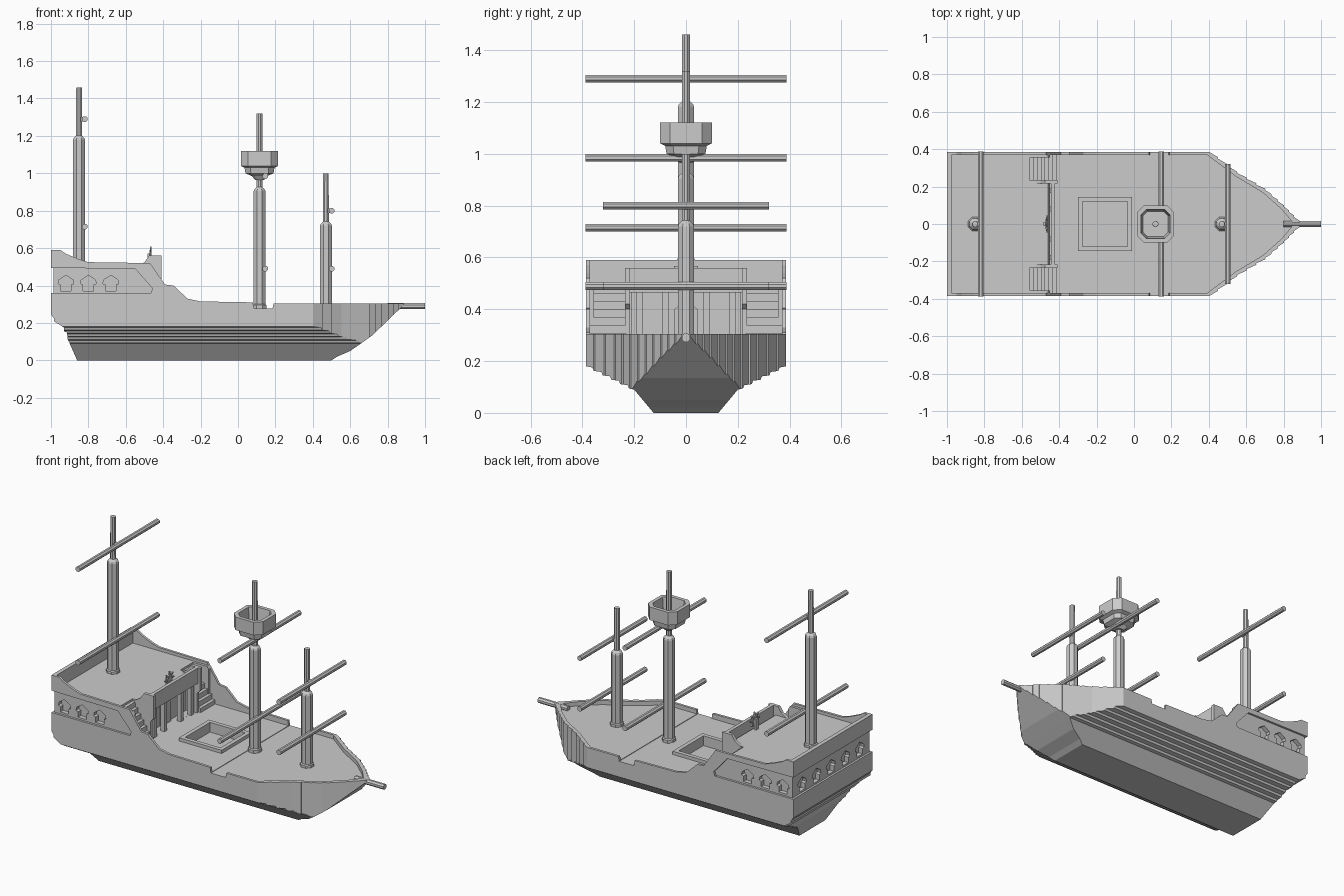
import bpy, bmesh, math
from mathutils import Vector

if "Cube" in bpy.data.objects:
    bpy.data.objects.remove(bpy.data.objects["Cube"])


def make(name, verts, faces):
    me = bpy.data.meshes.new(name)
    me.from_pydata(verts, [], faces)
    bm = bmesh.new()
    bm.from_mesh(me)
    bmesh.ops.recalc_face_normals(bm, faces=bm.faces)
    bm.to_mesh(me)
    bm.free()
    ob = bpy.data.objects.new(name, me)
    bpy.context.collection.objects.link(ob)
    return ob


def prism(name, pts, axis, lo, hi):
    """Extrude a 2D outline along one axis."""
    put = {'x': lambda a, b, h: (h, a, b),
           'y': lambda a, b, h: (a, h, b),
           'z': lambda a, b, h: (a, b, h)}[axis]
    n = len(pts)
    verts = [put(a, b, h) for h in (lo, hi) for a, b in pts]
    faces = [tuple(range(n)), tuple(range(n, 2 * n))]
    faces += [(i, (i + 1) % n, n + (i + 1) % n, n + i) for i in range(n)]
    return make(name, verts, faces)


def box(name, x0, x1, y0, y1, z0, z1):
    return prism(name, [(x0, y0), (x1, y0), (x1, y1), (x0, y1)], 'z', z0, z1)


def loft(name, outline, rings, cx, cy=0):
    """Stack scaled copies of an outline; rings are (scale, z)."""
    n = len(outline)
    verts = [(cx + a * r, cy + b * r, z) for r, z in rings for a, b in outline]
    faces = [tuple(range(n)), tuple(range(len(verts) - n, len(verts)))]
    for k in range(len(rings) - 1):
        faces += [(k * n + i, k * n + (i + 1) % n, (k + 1) * n + (i + 1) % n, (k + 1) * n + i)
                  for i in range(n)]
    return make(name, verts, faces)


def boolean(ob, tool, op='DIFFERENCE'):
    m = ob.modifiers.new("bool", 'BOOLEAN')
    m.operation, m.object, m.solver = op, tool, 'EXACT'
    bpy.context.view_layer.objects.active = ob
    bpy.ops.object.modifier_apply(modifier=m.name)
    bpy.data.objects.remove(tool)


def mirrored(half):
    return half + [(-a, b) for a, b in reversed(half)]


# hull: cross-section with stepped planks
half = [(0.083, -0.05), (0.125, 0), (0.2, 0.09)]
for i in range(5):
    z = 0.09 + 0.017 * i
    half += [(0.22 + 0.034 * i, z + 0.004), (0.225 + 0.034 * i, z + 0.017)]
half += [(0.385, 0.18), (0.385, 0.8)]
hull = prism("hull", mirrored(half), 'x', -1.2, 1.2)

# hull: side profile, with the sheer line of the bulwarks
side = [(-0.86, 0), (0.5, 0), (0.53, 0.02), (0.6, 0.05), (0.65, 0.085), (0.72, 0.135),
        (0.885, 0.295), (0.885, 0.305), (0.19, 0.305), (0.185, 0.277), (0.085, 0.277), (0.08, 0.31),
        (-0.2, 0.315), (-0.27, 0.33), (-0.345, 0.4), (-0.39, 0.405), (-0.47, 0.52),
        (-0.8, 0.525), (-0.85, 0.54), (-0.92, 0.57), (-0.95, 0.59), (-1, 0.59),
        (-1, 0.245), (-0.985, 0.225), (-0.985, 0.21), (-0.93, 0.175), (-0.93, 0.155),
        (-0.915, 0.15), (-0.91, 0.11), (-0.9, 0.09)]
boolean(hull, prism("cut_side", side, 'y', -1, 1), 'INTERSECT')

# hull: plan with overlapping vertical planks at the bow
bow = [Vector(p) for p in ((0.395, 0.39), (0.55, 0.272), (0.7, 0.182), (0.8, 0.093), (0.88, 0.012))]
plan = [(-1.2, 0.6), (0.395, 0.6)]
for a, b in zip(bow, bow[1:]):
    for k in range(3):
        p, q = a.lerp(b, k / 3), a.lerp(b, (k + 1) / 3)
        plan += [tuple(p), (q.x + 0.004, q.y + 0.006)]
plan += [(p, -q) for p, q in reversed(plan)]
boolean(hull, prism("cut_plan", plan, 'z', -1, 1), 'INTERSECT')

# main deck and quarterdeck pockets inside the bulwarks
deck = [(-0.45, 0.37), (0.39, 0.37), (0.54, 0.257), (0.69, 0.167), (0.79, 0.078), (0.855, 0)]
deck += [(x, -y) for x, y in reversed(deck[:-1])]
boolean(hull, prism("cut_deck", deck, 'z', 0.28, 1))
boolean(hull, box("cut_quarterdeck", -0.975, -0.4, -0.37, 0.37, 0.505, 1))
boolean(hull, box("cut_porch", -0.5, -0.4, -0.21, 0.21, 0.2801, 0.475))
boolean(hull, box("cut_hatch", -0.275, -0.035, -0.12, 0.12, 0.24, 0.5))
for s in (-1, 1):
    y0, y1 = sorted((s * 0.232, s * 0.355))
    boolean(hull, box("cut_stairwell", -0.555, -0.4, y0, y1, 0.2802, 1))

# recessed window gallery with pointed arches on sides and stern
band = [(-1.1, 0.36), (-0.465, 0.36), (-0.458, 0.385), (-0.55, 0.49), (-1.1, 0.495)]


def arch(c):
    return [(c - 0.028, 0.372), (c + 0.028, 0.372), (c + 0.028, 0.405), (c + 0.042, 0.41),
            (c + 0.038, 0.43), (c, 0.455), (c - 0.038, 0.43), (c - 0.042, 0.41), (c - 0.028, 0.405)]


for s in (-1, 1):
    boolean(hull, prism("cut_band", band, 'y', *sorted((s * 0.372, s * 0.5))))
    for x in (-0.92, -0.8, -0.68):
        boolean(hull, prism("cut_arch", arch(x), 'y', *sorted((s * 0.345, s * 0.5))))
boolean(hull, box("cut_stern_band", -1.1, -0.987, -0.6, 0.6, 0.3601, 0.4949))
for k in range(-2, 3):
    boolean(hull, prism("cut_arch", arch(0.14 * k), 'x', -1.1, -0.96))

# stairs beside the cabin, with cheek panels
cheek = [(-0.54, 0.5), (-0.5, 0.525), (-0.475, 0.56), (-0.41, 0.56), (-0.41, 0.42), (-0.43, 0.4),
         (-0.43, 0.28), (-0.47, 0.28)]
for s, tag in ((-1, "right"), (1, "left")):
    for i in range(7):
        y0, y1 = sorted((s * 0.23, s * 0.37 if i < 3 else s * 0.357))
        box(f"stair_{tag}_{i}", -0.558, -0.415 - 0.02 * i, y0, y1, 0.275 + 0.031 * i, 0.306 + 0.031 * i)
    prism(f"stair_cheek_{tag}", cheek, 'y', *sorted((s * 0.216, s * 0.236)))

# cabin front: parapet, columns and door
box("parapet", -0.443, -0.422, -0.235, 0.235, 0.465, 0.56)
for y in (-0.18, -0.08, 0.08, 0.18):
    box("column", -0.462, -0.436, y - 0.013, y + 0.013, 0.278, 0.48)
prism("cabin_door", [(-0.045, 0.278), (0.045, 0.278), (0.045, 0.4), (0, 0.435), (-0.045, 0.4)],
      'x', -0.505, -0.488)

# hatch rim
rim = box("hatch_rim", -0.3, -0.01, -0.145, 0.145, 0.27, 0.3)
boolean(rim, box("cut_rim", -0.275, -0.035, -0.12, 0.12, 0.2, 0.4))

# steering wheel
oct8 = [(math.cos(math.pi * (k + 0.5) / 4), math.sin(math.pi * (k + 0.5) / 4)) for k in range(8)]
box("wheel_post", -0.485, -0.472, -0.012, 0.012, 0.5, 0.57)
bpy.ops.mesh.primitive_torus_add(major_segments=8, minor_segments=4, major_radius=0.027, minor_radius=0.005,
                                 location=(-0.467, 0, 0.562), rotation=(0, math.pi / 2, 0))
bpy.context.object.name = "wheel_ring"
for k in range(4):
    spoke = box("wheel_spoke", -0.004, 0.004, -0.046, 0.046, -0.004, 0.004)
    spoke.location = (-0.467, 0, 0.562)
    spoke.rotation_euler.x = k * math.pi / 4

# masts: (name, x, foot, shoulder, top, yard heights, yard half length)
for name, x, z0, z1, z2, yards, hw in (
        ("rear_mast", -0.85, 0.5, 1.19, 1.46, (0.715, 1.29), 0.388),
        ("main_mast", 0.115, 0.275, 0.915, 1.32, (0.49, 0.985), 0.388),
        ("fore_mast", 0.47, 0.275, 0.73, 1.0, (0.49, 0.8), 0.32)):
    loft(name, oct8, [(0.04, z0), (0.04, z0 + 0.02), (0.034, z0 + 0.025), (0.034, z1 - 0.01),
                      (0.03, z1), (0.017, z1 + 0.012), (0.016, z2)], x)
    for z in yards:
        prism(name + "_yard", [(x + 0.031 + 0.016 * a, z + 0.016 * b) for a, b in oct8], 'y', -hw, hw)
        box(name + "_bracket", x, x + 0.03, -0.012, 0.012, z - 0.012, z + 0.012)

# crow's nest: chamfered square tub
square = [(1, 0.62), (0.62, 1), (-0.62, 1), (-1, 0.62), (-1, -0.62), (-0.62, -1), (0.62, -1), (1, -0.62)]
loft("lookout_tub", square, [(0.025, 0.965), (0.04, 0.985), (0.075, 1.0), (0.08, 1.03), (0.1, 1.04),
                             (0.1, 1.12), (0.078, 1.12), (0.068, 1.04)], 0.115)

# bowsprit
prism("bowsprit", [(0.017 * a, 0.29 + 0.017 * b) for a, b in oct8], 'x', 0.8, 1.0)
